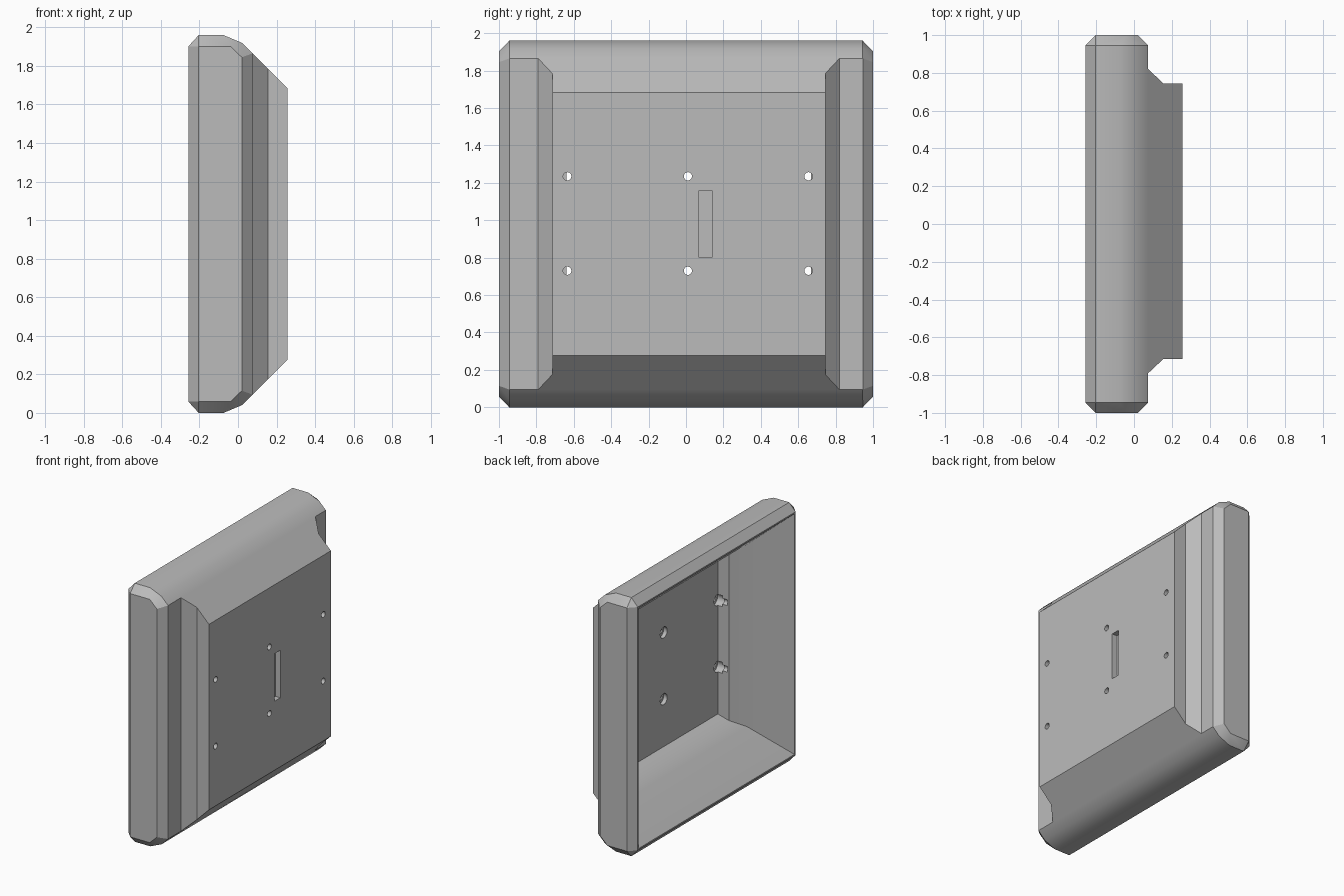
import bpy
import bmesh
from mathutils import Matrix, Vector

if "Cube" in bpy.data.objects:
    bpy.data.objects.remove(bpy.data.objects["Cube"])

MID = 0.98          # height of the middle of the housing
SHIFT = 0.015       # sideways offset of the raised plate

grey = bpy.data.materials.new("plain_grey")
grey.use_nodes = True
grey.diffuse_color = (0.5, 0.5, 0.5, 1)
grey.node_tree.nodes["Principled BSDF"].inputs["Base Color"].default_value = (0.5, 0.5, 0.5, 1)


def finish(bm, name):
    bmesh.ops.recalc_face_normals(bm, faces=bm.faces)
    mesh = bpy.data.meshes.new(name)
    bm.to_mesh(mesh)
    bm.free()
    mesh.materials.append(grey)
    obj = bpy.data.objects.new(name, mesh)
    bpy.context.collection.objects.link(obj)
    return obj


def loft(name, stations):
    """Skin rectangles given as (x, y centre, half width, half height)."""
    bm = bmesh.new()
    rings = []
    for x, c, w, h in stations:
        corners = ((-1, -1), (1, -1), (1, 1), (-1, 1))
        rings.append([bm.verts.new((x, c + a * w, MID + b * h)) for a, b in corners])
    for r, s in zip(rings, rings[1:]):
        for i in range(4):
            j = (i + 1) % 4
            bm.faces.new((r[i], r[j], s[j], s[i]))
    bm.faces.new(rings[0])
    bm.faces.new(rings[-1])
    return finish(bm, name)


def peg(name, x0, x1, y, z, radius):
    bm = bmesh.new()
    turn = Matrix.Translation(Vector(((x0 + x1) / 2, y, z))) @ Matrix.Rotation(1.570796, 4, "Y")
    bmesh.ops.create_cone(bm, cap_ends=True, segments=24, radius1=radius,
                          radius2=radius, depth=x1 - x0, matrix=turn)
    return finish(bm, name)


def combine(target, tool, operation):
    mod = target.modifiers.new("join", "BOOLEAN")
    mod.operation = operation
    mod.solver = "EXACT"
    mod.object = tool
    bpy.context.view_layer.objects.active = target
    bpy.ops.object.modifier_apply(modifier=mod.name)
    bpy.data.objects.remove(tool)


# Rounded housing: full cross-section with smaller bevelled end faces
full = [(-0.257, 0.922), (-0.204, 0.98), (-0.075, 0.98), (0.02, 0.94), (0.075, 0.885)]
ends = [(-0.204, 0.922), (-0.04, 0.922), (0.02, 0.865)]
bm = bmesh.new()
for outline, y in ((full, 0.945), (ends, 1.0)):
    for x, h in outline:
        for side in (-1, 1):
            for up in (-1, 1):
                bm.verts.new((x, side * y, MID + up * h))
bmesh.ops.convex_hull(bm, input=bm.verts)
bmesh.ops.dissolve_limit(bm, angle_limit=0.01, verts=bm.verts, edges=bm.edges)
housing = finish(bm, "housing")

# Raised mounting plate on the closed side
plate = loft("mounting_plate", [(0.0, SHIFT, 0.78, 0.85), (0.075, SHIFT, 0.805, 0.885),
                                (0.155, SHIFT, 0.73, 0.805), (0.257, SHIFT, 0.73, 0.703)])
combine(housing, plate, "UNION")

# Stepped hollow on the open side
hollow = loft("hollow", [(-0.3, 0, 0.967, 0.949), (-0.003, SHIFT, 0.743, 0.692),
                         (0.087, SHIFT, 0.653, 0.635), (0.18, SHIFT, 0.653, 0.61)])
combine(housing, hollow, "DIFFERENCE")

# Screw holes, wider on the inside
for y in (-0.635, 0.01, 0.655):
    for z in (0.73, 1.235):
        combine(housing, peg("screw_hole", 0.1, 0.3, y, z, 0.022), "DIFFERENCE")
        combine(housing, peg("screw_recess", 0.14, 0.21, y, z, 0.042), "DIFFERENCE")

# Blind slot in the plate
slot = loft("slot", [(0.215, 0.105, 0.035, 0.18), (0.3, 0.105, 0.035, 0.18)])
combine(housing, slot, "DIFFERENCE")

# Smooth only the soft bends
bpy.ops.object.select_all(action="DESELECT")
housing.select_set(True)
bpy.context.view_layer.objects.active = housing
bpy.ops.object.shade_smooth_by_angle(angle=0.5)
